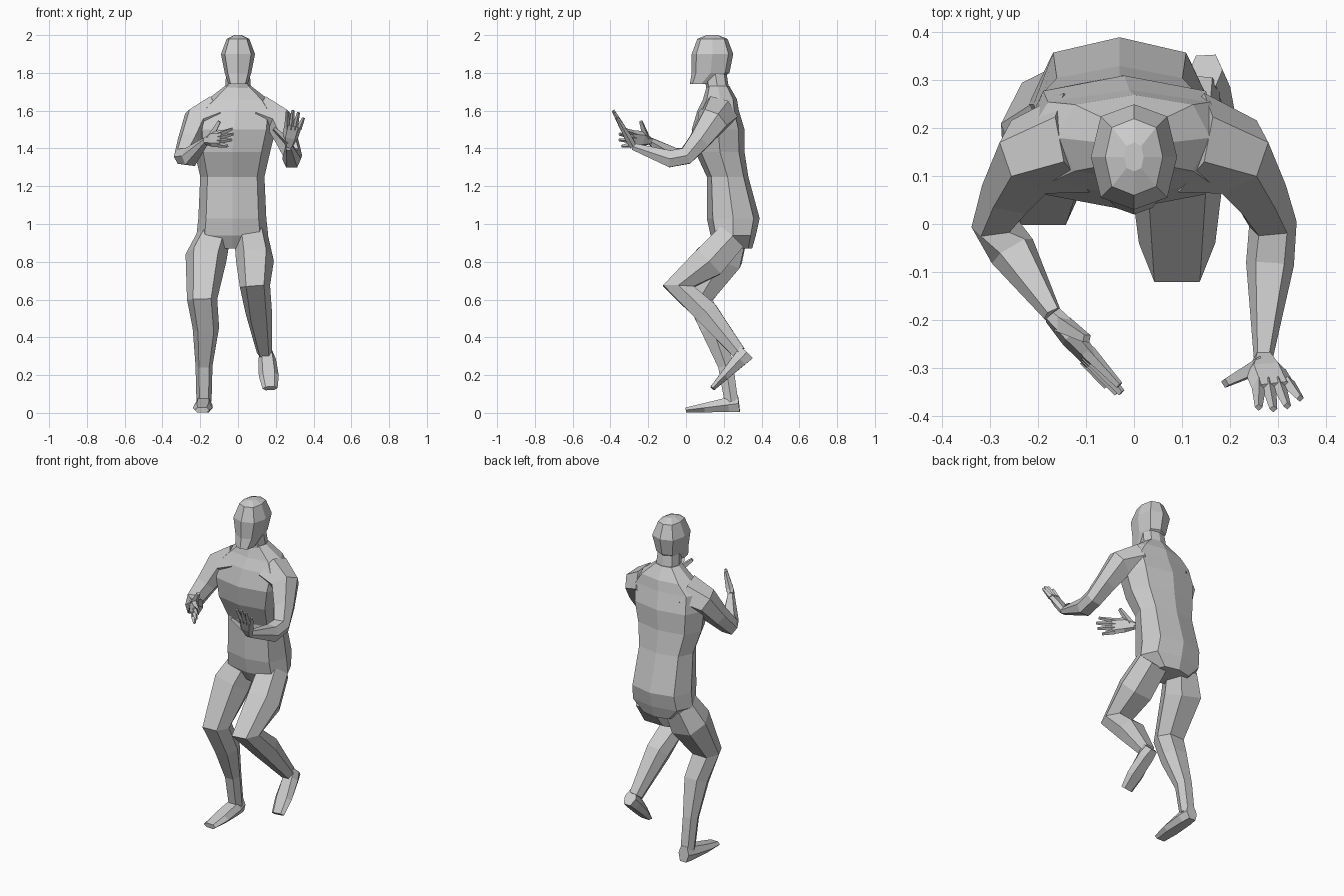
import bpy
import bmesh
from math import cos, sin, tau, copysign
from mathutils import Vector

default_cube = bpy.data.objects.get("Cube")
if default_cube:
    bpy.data.objects.remove(default_cube)

colour = (.6, .6, .6, 1)
grey = bpy.data.materials.new("plain_grey")
grey.use_nodes = True
grey.diffuse_color = colour
grey.node_tree.nodes["Principled BSDF"].inputs["Base Color"].default_value = colour

UP = Vector((0, 0, 1))
RIGHTWARD = Vector((1, 0, 0))


def boxy(value):
    """Push a circle coordinate outwards, for a slightly squared section."""
    return copysign(abs(value) ** .75, value)


def ring_normal(centres, index):
    """Average direction of the path on both sides of one ring."""
    normal = Vector()
    if index > 0:
        normal += (centres[index] - centres[index - 1]).normalized()
    if index + 1 < len(centres):
        normal += (centres[index + 1] - centres[index]).normalized()
    return normal.normalized()


def loft(name, rings, sides=6, side=RIGHTWARD, level=False):
    """Skin rings given as x, y, z, half width and, if it differs, half depth."""
    bm = bmesh.new()
    centres = [Vector(ring[:3]) for ring in rings]
    loops = []
    for index, ring in enumerate(rings):
        normal = UP if level else ring_normal(centres, index)
        across = (side - normal * side.dot(normal)).normalized()
        deep = normal.cross(across)
        loop = []
        for corner in range(sides):
            angle = tau * corner / sides
            offset = across * boxy(cos(angle)) * ring[3] + deep * boxy(sin(angle)) * ring[-1]
            loop.append(bm.verts.new(centres[index] + offset))
        loops.append(loop)
    for lower, upper in zip(loops, loops[1:]):
        for corner in range(sides):
            previous = corner - 1
            bm.faces.new((lower[previous], lower[corner], upper[corner], upper[previous]))
    bm.faces.new(loops[0])
    bm.faces.new(loops[-1])
    bmesh.ops.recalc_face_normals(bm, faces=bm.faces)
    mesh = bpy.data.meshes.new(name)
    bm.to_mesh(mesh)
    bm.free()
    mesh.materials.append(grey)
    bpy.context.collection.objects.link(bpy.data.objects.new(name, mesh))


def digit(name, base, tip, side, thickness):
    """Tapered finger or thumb."""
    loft(name, [(*base, thickness), (*tip, thickness / 2)], sides=4, side=side)


def hand(label, wrist, forward, across):
    """Palm, fingers fanned evenly across the knuckles, and a thumb."""
    forward = forward.normalized()
    across = (across - forward * across.dot(forward)).normalized()

    def place(reach, shift):
        return wrist + forward * reach + across * shift

    loft(label + "_palm", [(*wrist, .02),
                           (*place(.06, 0), .043, .022),
                           (*place(.13, .01), .046, .013)], side=across)
    for index, finger in enumerate(("index", "middle", "ring", "little")):
        step = index - 1
        length = .22 - step * step / 100
        digit(f"{label}_{finger}_finger", place(.11, step * .02),
              place(length, step * .03), across, .016)
    digit(label + "_thumb", place(.03, -.01), place(.1, -.09), across, .022)


def arm(label, mirror, wrist, forward, across):
    """Upper arm shared by both sides, then a forearm reaching to the wrist."""
    upper = [(.12, .17, 1.58, .1), (.22, .14, 1.54, .08), (.26, .07, 1.44, .06), (.29, 0, 1.36, .05)]
    rings = [(mirror * x, *rest) for x, *rest in upper]
    elbow = Vector(rings[-1][:3])
    muscle = elbow.lerp(wrist, .3) - UP * .03
    loft(label + "_arm", rings + [(*muscle, .05), (*wrist, .02)])
    hand(label + "_hand", wrist, forward, across)


def foot(label, heel, toe):
    """Wedge that thins from heel to toe and is widest at the ball."""
    rings = []
    for along, width in ((0, .035), (.2, .047), (.65, .053), (1, .04)):
        rings.append((*heel.lerp(toe, along), width, .05 - along * .035))
    loft(label + "_foot", rings)


# Trunk, hips to collar
loft("torso", [
    (-.03, .26, .87, .11, .09),
    (-.03, .25, .94, .19, .12),
    (-.03, .25, 1.03, .18, .14),
    (-.03, .22, 1.25, .17, .11),
    (-.03, .18, 1.38, .2, .13),
    (-.02, .17, 1.5, .22, .14),
    (-.01, .17, 1.6, .22, .11),
    (0, .18, 1.66, .16, .09),
    (0, .17, 1.73, .07, .06),
], sides=8, level=True)

# Neck and head
loft("neck", [(0, .17, 1.7, .07, .06), (0, .15, 1.83, .06)], sides=8, level=True)
loft("head", [
    (0, .08, 1.74, .05, .06),
    (0, .13, 1.8, .07, .1),
    (0, .14, 1.9, .09, .11),
    (0, .14, 1.98, .06, .08),
    (0, .14, 2, .02, .03),
], sides=8, level=True)

# Arms and hands, one turned inwards and one raised
arm("right", -1, Vector((-.17, -.19, 1.44)), Vector((.8, -.9, .2)), Vector((-.3, 0, -1)))
arm("left", 1, Vector((.27, -.28, 1.41)), Vector((.1, -.5, .9)), RIGHTWARD)

# Standing leg
loft("right_leg", [
    (-.13, .24, .93, .09),
    (-.17, .2, .82, .11),
    (-.19, .07, .6, .08),
    (-.17, .14, .45, .07),
    (-.18, .21, .25, .045),
    (-.18, .24, .06, .04),
])
foot("right", Vector((-.18, .28, .05)), Vector((-.19, 0, .015)))

# Raised leg
loft("left_leg", [
    (.07, .24, .93, .09),
    (.09, .12, .8, .1),
    (.09, -.04, .67, .08, .09),
    (.11, .11, .53, .07),
    (.14, .28, .32, .04),
])
foot("left", Vector((.15, .32, .32)), Vector((.17, .14, .13)))
